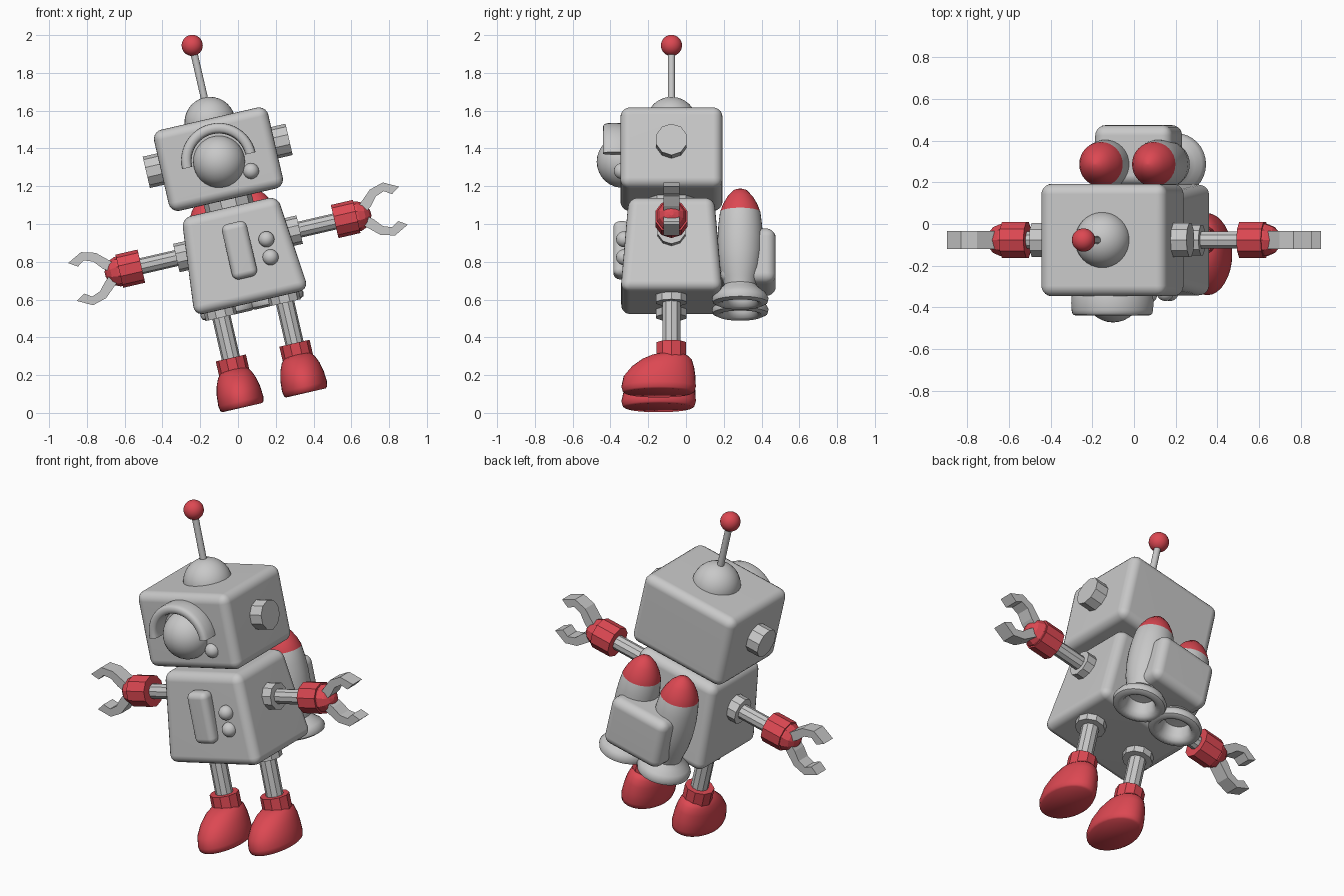
import bpy, bmesh, math
from mathutils import Matrix, Vector

if "Cube" in bpy.data.objects:
    bpy.data.objects.remove(bpy.data.objects["Cube"])

# The whole robot is built upright around its shoulder line, then leaned sideways
LEAN = Matrix.Translation((0, 0, 0.895)) @ Matrix.Rotation(math.radians(-13), 4, 'Y')
Y = -0.077  # depth of the body's centre line


def material(name, rgb):
    m = bpy.data.materials.new(name)
    m.diffuse_color = (*rgb, 1)
    m.use_nodes = True
    m.node_tree.nodes["Principled BSDF"].inputs["Base Color"].default_value = m.diffuse_color
    return m


GREY = material("light grey", (0.58, 0.58, 0.58))
RED = material("red", (0.72, 0.065, 0.085))


def finish(name, bm, mats, smooth=False, weighted=False):
    bmesh.ops.recalc_face_normals(bm, faces=bm.faces[:])
    me = bpy.data.meshes.new(name)
    bm.to_mesh(me)
    bm.free()
    for m in mats:
        me.materials.append(m)
    ob = bpy.data.objects.new(name, me)
    bpy.context.collection.objects.link(ob)
    ob.matrix_world = LEAN
    if smooth:
        bpy.ops.object.select_all(action='DESELECT')
        ob.select_set(True)
        bpy.context.view_layer.objects.active = ob
        bpy.ops.object.shade_smooth_by_angle(angle=math.radians(50))
    if weighted:
        ob.modifiers.new("even normals", 'WEIGHTED_NORMAL')
    return ob


def rounded_box(name, centre, size, bevel, taper=1.0, mat=GREY):
    bm = bmesh.new()
    bmesh.ops.create_cube(bm, size=1)
    for v in bm.verts:
        k = taper if v.co.z > 0 else 1
        v.co = Vector((v.co.x * size[0] * k, v.co.y * size[1] * k, v.co.z * size[2])) + Vector(centre)
    bmesh.ops.bevel(bm, geom=bm.edges[:], offset=bevel, segments=5, profile=0.5, affect='EDGES')
    return finish(name, bm, [mat], True, True)


def ball(name, centre, r, mat=GREY):
    bm = bmesh.new()
    bmesh.ops.create_uvsphere(bm, u_segments=32, v_segments=16, radius=r)
    bmesh.ops.translate(bm, verts=bm.verts[:], vec=centre)
    return finish(name, bm, [mat], True)


def loft(name, rings, mats, smooth=False, rule=None):
    """Skin a list of equal-length point rings and cap both ends."""
    bm = bmesh.new()
    vs = [[bm.verts.new(p) for p in ring] for ring in rings]
    n = len(rings[0])
    for a, b in zip(vs, vs[1:]):
        for i in range(n):
            j = (i + 1) % n
            bm.faces.new((a[i], a[j], b[j], b[i]))
    bm.faces.new(vs[0])
    bm.faces.new(vs[-1])
    if rule:
        for f in bm.faces:
            f.material_index = rule(f.calc_center_median())
    return finish(name, bm, mats, smooth)


def ring_z(x, y, z, rx, ry, n):
    return [(x + rx * math.cos(2 * math.pi * i / n), y + ry * math.sin(2 * math.pi * i / n), z)
            for i in range(n)]


def ring_x(x, r, n, z=0.0):
    return [(x, Y + r * math.sin(2 * math.pi * i / n), z + r * math.cos(2 * math.pi * i / n))
            for i in range(n)]


def post(name, x, z0, z1, r, mat=GREY, n=10, smooth=False):
    return loft(name, [ring_z(x, Y, z, r, r, n) for z in (z0, z1)], [mat], smooth)


def bar(name, s, x0, x1, r, mat=GREY, z=0.0):
    return loft(name, [ring_x(s * x, r, 10, z) for x in (x0, x1)], [mat])


# Body, neck and head
rounded_box("body", (0, Y, -0.06), (0.62, 0.54, 0.52), 0.05, 0.84)
post("neck", 0, 0.17, 0.27, 0.13)
rounded_box("head", (0, Y, 0.46), (0.62, 0.54, 0.44), 0.05)

# Antenna
ball("antenna_dome", (0, Y, 0.66), 0.135)
post("antenna_rod", 0, 0.76, 1.06, 0.019, n=16, smooth=True)
ball("antenna_tip", (0, Y, 1.078), 0.056, RED)

# Face: eye, arched brow and a small light
ball("eye", (0, -0.335, 0.446), 0.138)
ball("face_light", (0.154, -0.34, 0.36), 0.042)
arch = []
for k in range(25):
    t = math.pi * k / 24
    ring = []
    for i in range(16):
        a = 2 * math.pi * i / 16
        c, s = math.cos(a), math.sin(a)
        r = 0.172 + 0.028 * math.copysign(abs(c) ** 0.6, c)
        ring.append((r * math.cos(t), -0.38 + 0.06 * math.copysign(abs(s) ** 0.6, s),
                     0.452 + r * math.sin(t)))
    arch.append(ring)
loft("brow", arch, [GREY], True)

# Chest panel and buttons
rounded_box("chest_panel", (0, -0.34, -0.035), (0.135, 0.09, 0.30), 0.035)
for i, z in enumerate((-0.01, -0.108)):
    ball(f"chest_button_{i + 1}", (0.152, -0.328, z), 0.042)

CLAW = [((0.66, 0.045), (0.70, 0.012)), ((0.683, 0.067), (0.73, 0.036)),
        ((0.745, 0.123), (0.768, 0.081)), ((0.82, 0.144), (0.815, 0.098)),
        ((0.899, 0.103), (0.853, 0.073))]
FOOT = [(-0.85, -0.145, 0.108, 0.178), (-0.842, -0.145, 0.117, 0.19), (-0.815, -0.145, 0.122, 0.197),
        (-0.76, -0.14, 0.118, 0.19), (-0.71, -0.123, 0.107, 0.166), (-0.67, -0.102, 0.09, 0.133),
        (-0.65, -0.09, 0.072, 0.1), (-0.64, -0.085, 0.05, 0.06)]
ROCKET = [(0.004, 0.27), (0.035, 0.26), (0.068, 0.225), (0.092, 0.183), (0.107, 0.142), (0.116, 0.07),
          (0.12, 0), (0.118, -0.08), (0.108, -0.16), (0.092, -0.22), (0.085, -0.255), (0.105, -0.275),
          (0.135, -0.298), (0.15, -0.325), (0.145, -0.348), (0.12, -0.36), (0.095, -0.35),
          (0.082, -0.325), (0.072, -0.27), (0.01, -0.265)]

for side, s in (("left", -1), ("right", 1)):
    # Ear bolt
    bar(f"{side}_ear", s, 0.28, 0.388, 0.085, z=0.478)

    # Arm with cuff, rounded wrist and two pincers
    bar(f"{side}_shoulder", s, 0.22, 0.335, 0.077)
    bar(f"{side}_arm", s, 0.25, 0.56, 0.043)
    bar(f"{side}_cuff", s, 0.525, 0.645, 0.09, RED)
    loft(f"{side}_wrist", [ring_x(s * x, r, 10) for x, r in
                           ((0.62, 0.08), (0.655, 0.08), (0.69, 0.065), (0.712, 0.04), (0.722, 0.012))],
         [RED])
    for part, m in (("upper", 1), ("lower", -1)):
        loft(f"{side}_{part}_pincer",
             [[(s * o[0], Y - 0.043, m * o[1]), (s * o[0], Y + 0.043, m * o[1]),
               (s * i[0], Y + 0.043, m * i[1]), (s * i[0], Y - 0.043, m * i[1])] for o, i in CLAW],
             [GREY])

    # Leg with hip collar, ankle cuff and boot
    x = s * 0.173
    post(f"{side}_hip", x, -0.36, -0.28, 0.085)
    post(f"{side}_leg", x, -0.62, -0.33, 0.049)
    post(f"{side}_ankle", x, -0.68, -0.58, 0.082, RED)
    loft(f"{side}_boot", [ring_z(x, cy, z, rx, ry, 32) for z, cy, rx, ry in FOOT], [RED], True)

    # Rocket with red nose and flared nozzle
    loft(f"{side}_rocket", [ring_z(s * 0.13, 0.287, z, r, r, 32) for r, z in ROCKET],
         [GREY, RED], True, lambda c: 1 if c.z > 0.142 else 0)

# Pack joining the rockets
rounded_box("rocket_pack", (0, 0.33, -0.1), (0.38, 0.29, 0.30), 0.05)
